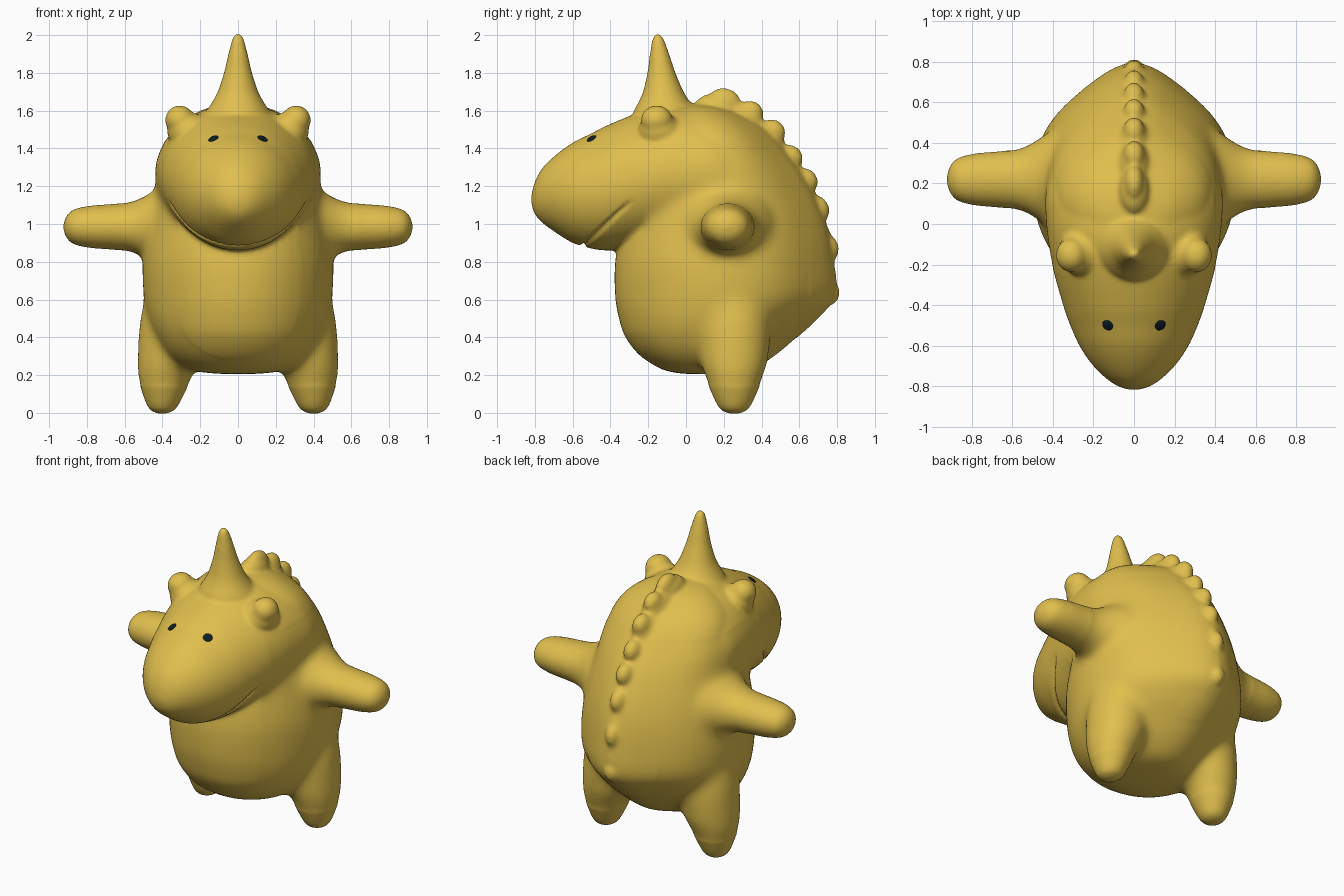
import bpy, bmesh, math
from mathutils import Vector, Matrix
from mathutils.bvhtree import BVHTree

cube = bpy.data.objects.get("Cube")
if cube:
    bpy.data.objects.remove(cube)


def material(name, rgb, rough):
    m = bpy.data.materials.new(name)
    m.use_nodes = True
    m.diffuse_color = (*rgb, 1)
    bsdf = m.node_tree.nodes["Principled BSDF"]
    bsdf.inputs["Base Color"].default_value = (*rgb, 1)
    bsdf.inputs["Roughness"].default_value = rough
    return m


gold = material("golden clay", (0.75, 0.52, 0.075), 0.6)
dark = material("dark eye", (0.004, 0.012, 0.018), 0.4)

bm = bmesh.new()


def catmull(rows, steps=5):
    """Smoothly interpolate section rows."""
    out = []
    for i in range(len(rows) - 1):
        a, b, c, d = (rows[max(0, min(len(rows) - 1, i + k))] for k in (-1, 0, 1, 2))
        for s in range(steps):
            t = s / steps
            out.append([0.5 * (2 * q + (r - p) * t + (2 * p - 5 * q + 4 * r - u) * t * t
                               + (3 * q - p - 3 * r + u) * t ** 3)
                        for p, q, r, u in zip(a, b, c, d)])
    return out + [list(rows[-1])]


def loft(axis, rows, ridge=0, sides=64):
    """Closed tube of ellipses; row = position on axis, two centres, two radii.
    A ridge value pinches the section to a keel on its far side."""
    rings = []
    for pos, c1, c2, r1, r2 in catmull(rows):
        ring = []
        for k in range(sides):
            a = 2 * math.pi * k / sides
            s = math.sin(a)
            if s > 0:
                s += ridge * (s ** 12 - s)
            p = [c1 + max(r1, 0.002) * math.cos(a), c2 + max(r2, 0.002) * s]
            p.insert(axis, pos)
            ring.append(bm.verts.new(p))
        rings.append(ring)
    for lo, hi in zip(rings, rings[1:]):
        for k in range(sides):
            n = (k + 1) % sides
            bm.faces.new((lo[k], lo[n], hi[n], hi[k]))
    bm.faces.new(rings[0])
    bm.faces.new(rings[-1])


def ball(centre, radii, tilt=0):
    mat = (Matrix.Translation(centre) @ Matrix.Rotation(tilt, 4, 'X')
           @ Matrix.Diagonal((*radii, 1)))
    bmesh.ops.create_uvsphere(bm, u_segments=32, v_segments=20, radius=1, matrix=mat)


# Torso: height, front, back, half width
torso = [(0.205, 0, 0.14, 0.08), (0.225, -0.12, 0.34, 0.25), (0.3, -0.24, 0.47, 0.36),
         (0.4, -0.32, 0.59, 0.43), (0.5, -0.355, 0.7, 0.475), (0.62, -0.375, 0.79, 0.5),
         (0.8, -0.375, 0.785, 0.505), (1.0, -0.34, 0.745, 0.475), (1.2, -0.3, 0.66, 0.435),
         (1.35, -0.25, 0.56, 0.41), (1.5, -0.2, 0.43, 0.34), (1.6, -0.1, 0.26, 0.2),
         (1.635, 0, 0.1, 0.05)]
loft(2, [(z, 0, (f + b) / 2, w, (b - f) / 2) for z, f, b, w in torso], ridge=0.13)

# Head and snout: depth, top, bottom, half width
head = [(-0.82, 1.14, 1.12, 0.01), (-0.805, 1.21, 1.06, 0.07), (-0.765, 1.29, 1.01, 0.135),
        (-0.69, 1.365, 0.955, 0.21), (-0.6, 1.43, 0.9, 0.27), (-0.5, 1.48, 0.87, 0.315),
        (-0.4, 1.53, 0.86, 0.35), (-0.2, 1.605, 0.88, 0.405), (0, 1.635, 0.9, 0.435),
        (0.2, 1.57, 0.95, 0.43), (0.35, 1.4, 1.05, 0.3)]
loft(1, [(y, 0, (t + b) / 2, w, (t - b) / 2) for y, t, b, w in head])

# Horn with a flared root
horn = [(2.008, 0.006), (1.988, 0.028), (1.9, 0.052), (1.8, 0.075), (1.7, 0.108),
        (1.64, 0.14), (1.59, 0.17), (1.5, 0.19)]
loft(2, [(z, 0, -0.15 + (2 - z) * 0.1, r, r) for z, r in horn])

for side in (1, -1):
    # Arms with flared shoulders
    arm = [(0.925, 0.01), (0.91, 0.055), (0.87, 0.092), (0.78, 0.112), (0.65, 0.122),
           (0.56, 0.135), (0.49, 0.165), (0.42, 0.205), (0.36, 0.22)]
    loft(0, [(side * x, 0.22, 0.985, r * 1.15, r) for x, r in arm])
    # Legs running up into the hips: height, sideways, radius
    leg = [(-0.005, 0.4, 0.02), (0.02, 0.4, 0.07), (0.1, 0.395, 0.11), (0.2, 0.385, 0.146),
           (0.3, 0.36, 0.172), (0.5, 0.34, 0.178), (0.75, 0.33, 0.13)]
    loft(2, [(z, side * x, 0.255, r, r * 1.07) for z, x, r in leg])
    # Ears: rounded tip on a wide root
    ball((side * 0.308, -0.155, 1.55), (0.078, 0.085, 0.078))
    ball((side * 0.26, -0.14, 1.49), (0.115, 0.115, 0.1))

# Crest of overlapping rounded scales down the back
peaks = [(0.21, 1.72, 0.085), (0.36, 1.65, 0.065), (0.49, 1.545, 0.065), (0.595, 1.4, 0.065),
         (0.685, 1.265, 0.065), (0.755, 1.1, 0.07), (0.81, 0.87, 0.075), (0.812, 0.615, 0.06)]
for y, z, r in peaks:
    inward = (Vector((0, 0.1, 0.85)) - Vector((0, y, z))).normalized()
    tilt = math.atan2(-inward.z, -inward.y) - math.pi / 2
    top = Vector((0, y, z))
    ball(top + inward * r, (0.052, r * 1.1, r), tilt)
    # Wide root that joins neighbouring scales
    ball(top + inward * 0.11 + Vector((0, -inward.z, inward.y)) * -0.03,
         (0.075, 0.12, 0.075), tilt)

# Fuse everything into one soft body
bmesh.ops.recalc_face_normals(bm, faces=bm.faces)
mesh = bpy.data.meshes.new("body_parts")
bm.to_mesh(mesh)
bm.free()
body = bpy.data.objects.new("body", mesh)
bpy.context.collection.objects.link(body)
remesh = body.modifiers.new("fuse", 'REMESH')
remesh.mode = 'VOXEL'
remesh.voxel_size = 0.012
soften = body.modifiers.new("soften", 'SMOOTH')
soften.factor = 0.5
soften.iterations = 10
fused = bpy.data.meshes.new_from_object(body.evaluated_get(bpy.context.evaluated_depsgraph_get()))
body.modifiers.clear()
body.data = fused
bpy.data.meshes.remove(mesh)

# Blend shoulders, hips and the back of the head more strongly
bm = bmesh.new()
bm.from_mesh(fused)
joints = [v for v in bm.verts if abs(v.co.x) < 0.62 and -0.22 < v.co.y < 0.66
          and 0.14 < v.co.z < 1.42 and (abs(v.co.x) > 0.13 or v.co.z < 0.4)]
for _ in range(40):
    bmesh.ops.smooth_vert(bm, verts=joints, factor=0.5,
                          use_axis_x=True, use_axis_y=True, use_axis_z=True)
bm.normal_update()

# Press the mouth crease along a slanted plane under the snout
pushes = []
for v in bm.verts:
    x, y, z = v.co
    d = abs((z - 0.885) * 0.72 - (y + 0.54) * 0.69)
    if d < 0.016 and y < -0.25 and 0.8 < z < 1.13:
        depth = 0.022 * (1 - d / 0.016) * min(1, (1.13 - z) / 0.06)
        pushes.append((v, v.normal * -depth))
for v, offset in pushes:
    v.co += offset
bm.to_mesh(fused)
bm.free()
fused.materials.clear()
fused.materials.append(gold)
fused.polygons.foreach_set("use_smooth", [True] * len(fused.polygons))
fused.update()

# Eyes: thin ovals lying on the snout
tree = BVHTree.FromPolygons([v.co for v in fused.vertices],
                            [p.vertices[:] for p in fused.polygons])
for side, label in ((1, "left_eye"), (-1, "right_eye")):
    spot, normal, _, _ = tree.ray_cast(Vector((side * 0.13, -0.5, 3)), Vector((0, 0, -1)))
    em = bmesh.new()
    bmesh.ops.create_uvsphere(em, u_segments=24, v_segments=12, radius=1,
                              matrix=Matrix.Diagonal((0.028, 0.028, 0.007, 1)))
    eye_mesh = bpy.data.meshes.new(label)
    em.to_mesh(eye_mesh)
    em.free()
    eye_mesh.materials.append(dark)
    eye_mesh.polygons.foreach_set("use_smooth", [True] * len(eye_mesh.polygons))
    eye = bpy.data.objects.new(label, eye_mesh)
    bpy.context.collection.objects.link(eye)
    eye.location = spot
    eye.rotation_euler = normal.to_track_quat('Z', 'Y').to_euler()
